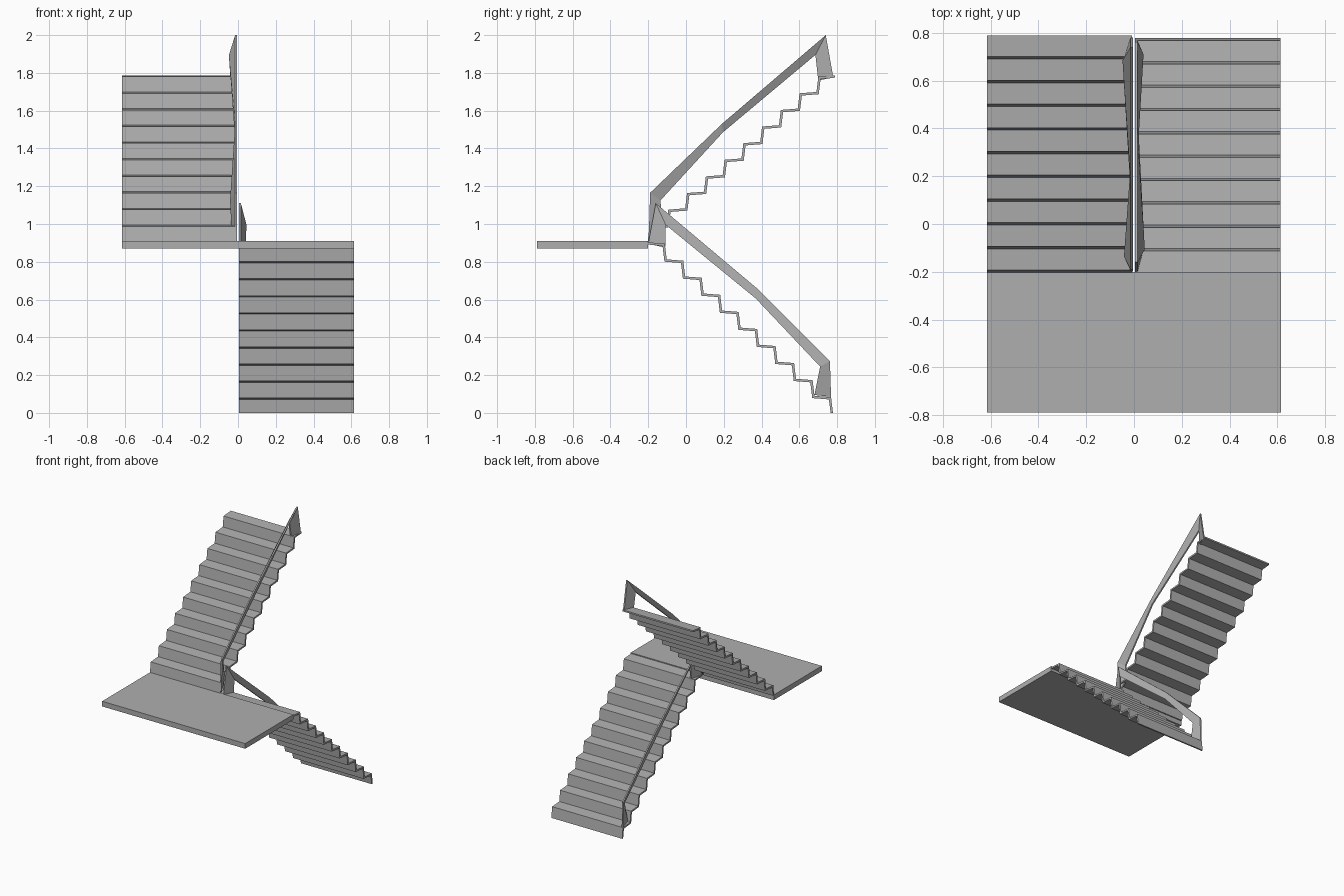
import bpy, bmesh

if "Cube" in bpy.data.objects:
    bpy.data.objects.remove(bpy.data.objects["Cube"])

# Mid-grey paint shared by every part
grey = bpy.data.materials.new("mid_grey")
grey.diffuse_color = (0.43, 0.43, 0.43, 1)
grey.use_nodes = True
grey.node_tree.nodes["Principled BSDF"].inputs["Base Color"].default_value = grey.diffuse_color


def mesh_object(name, verts, faces):
    mesh = bpy.data.meshes.new(name)
    bm = bmesh.new()
    vs = [bm.verts.new(v) for v in verts]
    for f in faces:
        bm.faces.new([vs[i] for i in f])
    bmesh.ops.recalc_face_normals(bm, faces=bm.faces)
    bm.to_mesh(mesh)
    bm.free()
    mesh.materials.append(grey)
    obj = bpy.data.objects.new(name, mesh)
    bpy.context.collection.objects.link(obj)
    return obj


def loft(name, sections):
    """Skin a row of four-cornered sections and cap both ends."""
    verts = [v for s in sections for v in s]
    faces = [(0, 1, 2, 3), tuple(len(verts) - 4 + j for j in range(4))]
    for i in range(len(sections) - 1):
        a, b = 4 * i, 4 * i + 4
        for j in range(4):
            k = (j + 1) % 4
            faces.append((a + j, a + k, b + k, b + j))
    return mesh_object(name, verts, faces)


def flight(name, x0, x1, y0, z0, run, rise, steps=10, t=0.012):
    """Folded-plate stair: a zigzag sheet of leaning risers and treads."""
    d = 1 if run > 0 else -1
    top = [(y0, z0)]
    for k in range(steps):
        top.append((y0 + k * run + d * 0.01, z0 + k * rise + rise - 0.007))
        top.append((y0 + (k + 1) * run, z0 + (k + 1) * rise))
    sections = []
    for i, (y, z) in enumerate(top):
        uy = y if i == len(top) - 1 else y + d * t
        uz = z if i == 0 else z - t
        sections.append([(x0, y, z), (x1, y, z), (x1, uy, uz), (x0, uy, uz)])
    return loft(name, sections)


def railing(name, stations, side, t=0.011):
    """Twisting ribbon: outer edge near the centre, inner edge swung outward."""
    sections = []
    for oy, oz, iy, iz, w in stations:
        a, b = side * 0.004, side * w
        sections.append([(a, oy, oz), (a + side * t, oy, oz),
                         (b, iy, iz), (b - side * t, iy, iz)])
    return loft(name, sections)


# Landing slab
bpy.ops.mesh.primitive_cube_add(size=1, location=(0, -0.495, 0.89))
landing = bpy.context.object
landing.name = "landing"
landing.scale = (1.23, 0.59, 0.04)
landing.data.materials.append(grey)

# Two flights of steps
flight("lower_steps", 0.004, 0.613, 0.778, 0.0, -0.0978, 0.0903)
flight("upper_steps", -0.615, -0.008, -0.203, 0.907, 0.0993, 0.088)

# Railings: outer y, outer z, inner y, inner z, inner edge distance from centre
railing("lower_railing", [
    (0.768, 0.085, 0.68, 0.095, 0.035),
    (0.762, 0.275, 0.71, 0.245, 0.04),
    (0.375, 0.66, 0.37, 0.605, 0.02),
    (-0.16, 1.11, -0.107, 0.995, 0.045),
    (-0.2, 0.895, -0.11, 0.875, 0.04)], 1)
railing("upper_railing", [
    (-0.198, 0.905, -0.125, 0.985, 0.035),
    (-0.19, 1.165, -0.135, 1.125, 0.042),
    (0.19, 1.53, 0.195, 1.485, 0.018),
    (0.74, 2.0, 0.685, 1.895, 0.048),
    (0.78, 1.775, 0.70, 1.76, 0.04)], -1)
